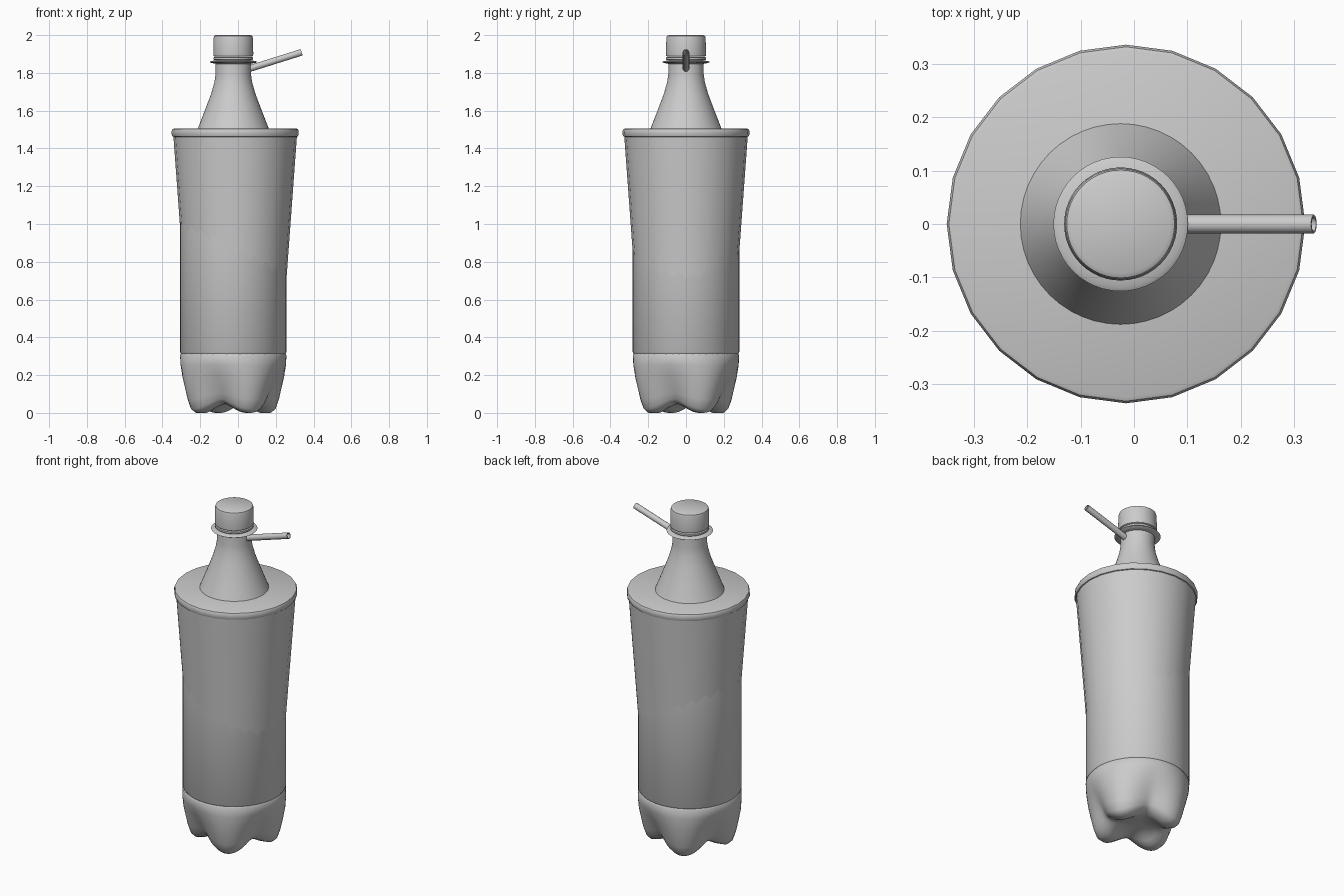
import bpy, bmesh, math
from mathutils import Vector

if "Cube" in bpy.data.objects:
    bpy.data.objects.remove(bpy.data.objects["Cube"])

grey = bpy.data.materials.new("plain_grey")
grey.diffuse_color = (0.6, 0.6, 0.6, 1)
grey.use_nodes = True
grey.node_tree.nodes["Principled BSDF"].inputs["Base Color"].default_value = grey.diffuse_color

BX = -0.025      # bottle axis
CX = -0.015      # cup axis


def finish(name, bm, angle=35):
    bmesh.ops.recalc_face_normals(bm, faces=bm.faces)
    me = bpy.data.meshes.new(name)
    bm.to_mesh(me)
    bm.free()
    me.materials.append(grey)
    ob = bpy.data.objects.new(name, me)
    bpy.context.collection.objects.link(ob)
    bpy.ops.object.select_all(action='DESELECT')
    ob.select_set(True)
    bpy.context.view_layer.objects.active = ob
    bpy.ops.object.shade_smooth_by_angle(angle=math.radians(angle))
    return ob


def lathe(name, n_rings, point, n=48, x=0.0, angle=35):
    """Stack of rings; point(i, azimuth) gives (radius, z). Ends are capped."""
    bm = bmesh.new()
    rings = []
    for i in range(n_rings):
        ring = []
        for k in range(n):
            a = 2 * math.pi * k / n
            r, z = point(i, a)
            ring.append(bm.verts.new((x + r * math.cos(a), r * math.sin(a), z)))
        rings.append(ring)
    for lo, hi in zip(rings, rings[1:]):
        for k in range(n):
            j = (k + 1) % n
            bm.faces.new((lo[k], lo[j], hi[j], hi[k]))
    bm.faces.new(rings[0][::-1])
    bm.faces.new(rings[-1])
    return finish(name, bm, angle)


def turned(name, profile, **kw):
    return lathe(name, len(profile), lambda i, a: profile[i], **kw)


# Bottle body, shoulder and neck
turned("bottle_body", [
    (0.276, 0.312), (0.282, 0.322), (0.282, 1.20), (0.272, 1.29),
    (0.240, 1.39), (0.190, 1.50), (0.151, 1.60), (0.117, 1.69),
    (0.100, 1.75), (0.094, 1.79), (0.093, 1.885)], x=BX)

# Four-footed base: blend between a foot profile and a valley profile
foot = [(0.03, 0.05), (0.09, 0.045), (0.13, 0.02), (0.16, 0.0), (0.215, 0.0),
        (0.238, 0.02), (0.255, 0.07), (0.268, 0.13), (0.279, 0.19),
        (0.283, 0.25), (0.282, 0.305), (0.276, 0.314)]
valley = [(0.03, 0.05), (0.08, 0.048), (0.12, 0.047), (0.15, 0.05), (0.175, 0.06),
          (0.19, 0.075), (0.207, 0.105), (0.228, 0.15), (0.252, 0.20),
          (0.274, 0.255), (0.282, 0.305), (0.276, 0.314)]


def base_point(i, a):
    w = 0.5 + 0.5 * math.cos(4 * (a - math.radians(25)))
    w = w ** 0.8
    return tuple(v + (f - v) * w for f, v in zip(foot[i], valley[i]))


lathe("bottle_base", len(foot), base_point, n=72, x=BX, angle=50)

# Neck collar and screw cap
turned("neck_collar", [(0.092, 1.848), (0.118, 1.853), (0.126, 1.858),
                       (0.118, 1.863), (0.092, 1.866)], x=BX)
turned("cap_band", [(0.100, 1.868), (0.105, 1.872), (0.105, 1.882), (0.100, 1.884)], x=BX)
turned("screw_cap", [(0.098, 1.886), (0.105, 1.890), (0.106, 1.900), (0.104, 1.985),
                     (0.101, 1.995), (0.092, 2.0)], x=BX)

# Tapered cup around the bottle, with rolled rim and flat top
turned("tapered_cup", [(0.249, 0.40), (0.327, 1.465)], n=24, x=CX)
turned("cup_rim", [(0.322, 1.460), (0.332, 1.464), (0.336, 1.475), (0.336, 1.493),
                   (0.332, 1.502), (0.325, 1.505)], n=24, x=CX, angle=40)

# Straw: an open tube leaning out of the neck
start, end = Vector((0.04, 0, 1.816)), Vector((0.337, 0, 1.909))
axis = (end - start).normalized()
side = Vector((0, 1, 0))
up = axis.cross(side)
bm = bmesh.new()
n = 16
rings = []
for p, r in [(start, 0.0175), (end, 0.0175), (end, 0.0135), (start, 0.0135)]:
    rings.append([bm.verts.new(p + r * (side * math.cos(2 * math.pi * k / n)
                                        + up * math.sin(2 * math.pi * k / n)))
                  for k in range(n)])
for q in range(4):
    lo, hi = rings[q], rings[(q + 1) % 4]
    for k in range(n):
        j = (k + 1) % n
        bm.faces.new((lo[k], lo[j], hi[j], hi[k]))
finish("straw", bm)
